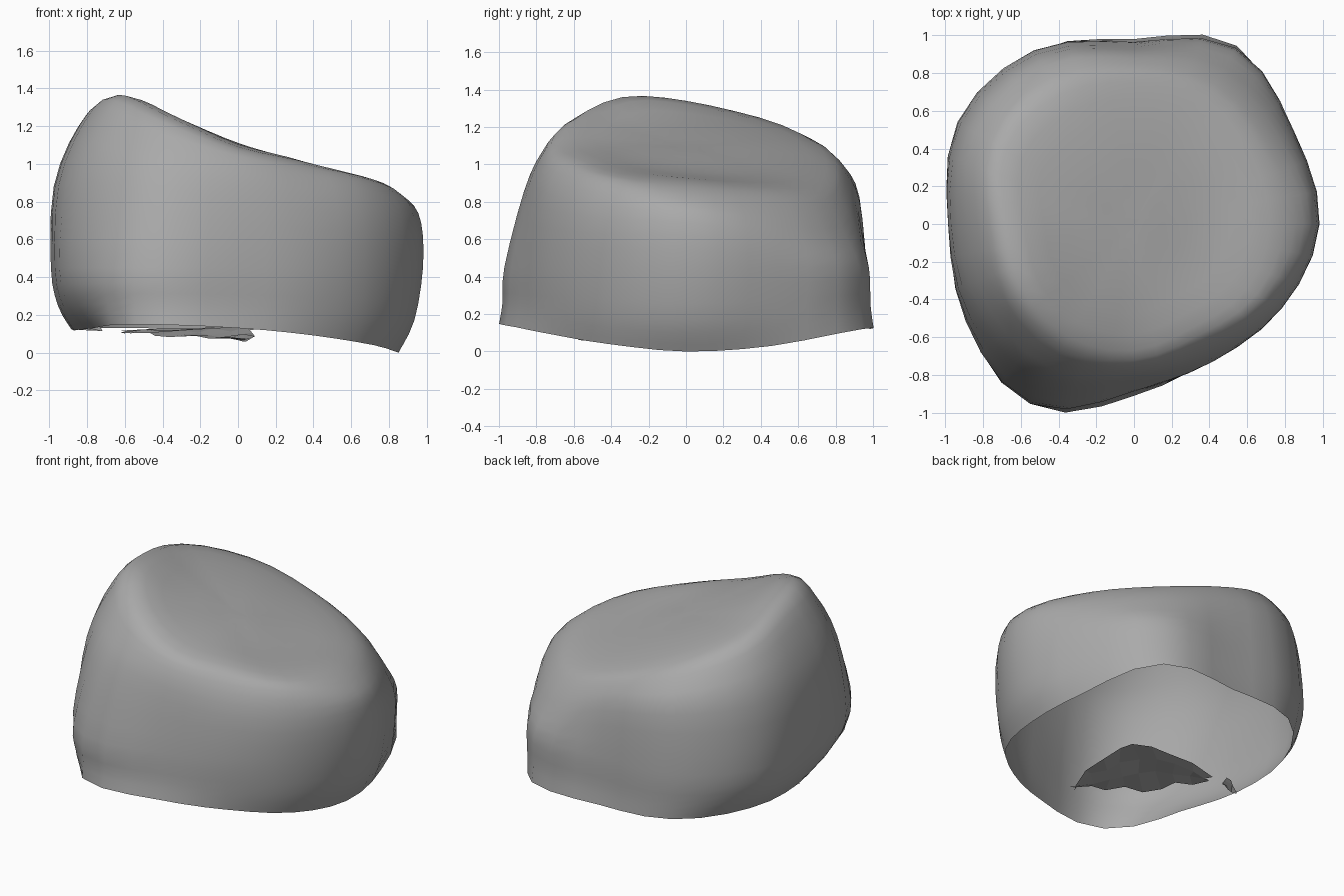
import bpy
import bmesh
import math
import random

random.seed(4)
cube = bpy.data.objects.get("Cube")
if cube:
    bpy.data.objects.remove(cube, do_unlink=True)

STEPS = 3  # subdivisions between two neighbouring guide points


def make_material(name, colour):
    mat = bpy.data.materials.new(name)
    mat.use_nodes = True
    mat.diffuse_color = colour
    mat.node_tree.nodes["Principled BSDF"].inputs["Base Color"].default_value = colour
    return mat


def spline(a, b, c, d, t):
    """Catmull-Rom value between b and c."""
    return b + t / 2 * (c - a + t * (2 * a - 5 * b + 4 * c - d + t * (3 * (b - c) + d - a)))


def refine(values, closed):
    """Insert smooth in-between values into a list of numbers."""
    count = len(values)
    result = []
    for i in range(count if closed else count - 1):
        picks = [(i + k) % count if closed else min(max(i + k, 0), count - 1)
                 for k in (-1, 0, 1, 2)]
        result += [spline(*[values[p] for p in picks], s / STEPS) for s in range(STEPS)]
    return result if closed else result + [values[-1]]


def refine_grid(rows):
    """Smooth a grid of numbers around each ring, then from ring to ring."""
    rows = [refine(row, True) for row in rows]
    columns = [refine(list(column), False) for column in zip(*rows)]
    return list(zip(*columns))


def mix(first, second, share):
    return [a + (b - a) * share for a, b in zip(first, second)]


def finish(name, bm, mat):
    mesh = bpy.data.meshes.new(name)
    bm.to_mesh(mesh)
    bm.free()
    mesh.materials.append(mat)
    obj = bpy.data.objects.new(name, mesh)
    bpy.context.collection.objects.link(obj)
    return obj


def skin(bm, rows, closed):
    """Join rows of vertices with quads."""
    for low, high in zip(rows, rows[1:]):
        count = len(low)
        for i in range(count if closed else count - 1):
            j = (i + 1) % count
            bm.faces.new((low[i], low[j], high[j], high[i]))


stone = make_material("grey stone", (0.4, 0.4, 0.4, 1))

# Boulder rings: radius and height in hundredths, anticlockwise from +x
radius = {
    "rim": [85, 92, 109, 98, 105, 97, 87, 88, 110, 91, 82, 83],
    "belly": [98, 98, 107, 96, 106, 108, 98, 103, 109, 88, 84, 90],
    "wall": [97, 95, 99, 92, 102, 104, 97, 97, 96, 83, 81, 89],
    "shoulder": [90, 86, 89, 85, 93, 93, 83, 84, 84, 77, 74, 82],
    "crest": [72, 72, 76, 75, 79, 79, 67, 68, 69, 67, 63, 69],
}
height = {
    "rim": [0, 3, 12, 12, 13, 13, 12, 13, 15, 13, 9, 4],
    "belly": [45] * 12,
    "wall": [69, 63, 61, 76, 85, 88, 88, 90, 88, 80, 75, 71],
    "shoulder": [81, 78, 77, 91, 102, 113, 122, 120, 110, 100, 94, 89],
    "crest": [91, 88, 88, 98, 112, 125, 134, 136, 124, 109, 102, 95],
}
radii, heights = list(radius.values()), list(height.values())
# Rounded foot between the rim and the belly
radii.insert(1, mix(radius["rim"], radius["belly"], 0.65))
heights.insert(1, mix(height["rim"], height["belly"], 0.38))
# Sloping top, easing from the crest into a tilted plane
TOP, SLOPE_X, SLOPE_Y = 109, -0.31, -0.07
for reach in (0.55, 0.1):
    radii.append([r * reach for r in radius["crest"]])
    plane = []
    for i, r in enumerate(radii[-1]):
        angle = math.tau * i / len(radii[-1])
        plane.append(TOP + r * (SLOPE_X * math.cos(angle) + SLOPE_Y * math.sin(angle)))
    heights.append(mix(plane, height["crest"], reach ** 3))

# Boulder shell, open underneath
bm = bmesh.new()
rings = []
for ring_r, ring_z in zip(refine_grid(radii), refine_grid(heights)):
    ring = []
    for i, (r, z) in enumerate(zip(ring_r, ring_z)):
        angle = math.tau * i / len(ring_r)
        ring.append(bm.verts.new((r * math.cos(angle) / 100, r * math.sin(angle) / 100, z / 100)))
    rings.append(ring)
skin(bm, rings, True)
bm.faces.new(rings[-1])
boulder = finish("boulder", bm, stone)
bpy.context.view_layer.objects.active = boulder
boulder.select_set(True)
bpy.ops.object.shade_smooth_by_angle(angle=math.radians(50))


def fragment(name, start, end, inner, outer, columns, jitter):
    """Ragged, arched flake facing down, lying between two points."""
    bm = bmesh.new()
    rows = []
    for row in range(4):
        verts = []
        for c in range(columns + 1):
            t = c / columns
            arch = math.sin(math.pi * t)
            push = (outer + (inner - outer) * row / 3) * arch
            x, y, z = mix(start, end, t)
            wobble = [random.uniform(-jitter, jitter) for _ in range(3)]
            verts.append(bm.verts.new((x + push + wobble[0], y + push + wobble[1],
                                       z + 0.05 * arch * row / 3 + wobble[2] / 2)))
        rows.append(verts)
    skin(bm, rows, False)
    for face in bm.faces:
        face.normal_update()
        if face.normal.z > 0:
            face.normal_flip()
    return finish(name, bm, stone)


# Broken flakes left on the underside
fragment("underside_flake", (-0.61, 0.02, 0.11), (0.03, -0.56, 0.07), 0.3, -0.06, 8, 0.025)
fragment("rim_flake", (-0.87, -0.02, 0.12), (-0.72, 0.02, 0.115), 0.03, -0.03, 3, 0.006)
